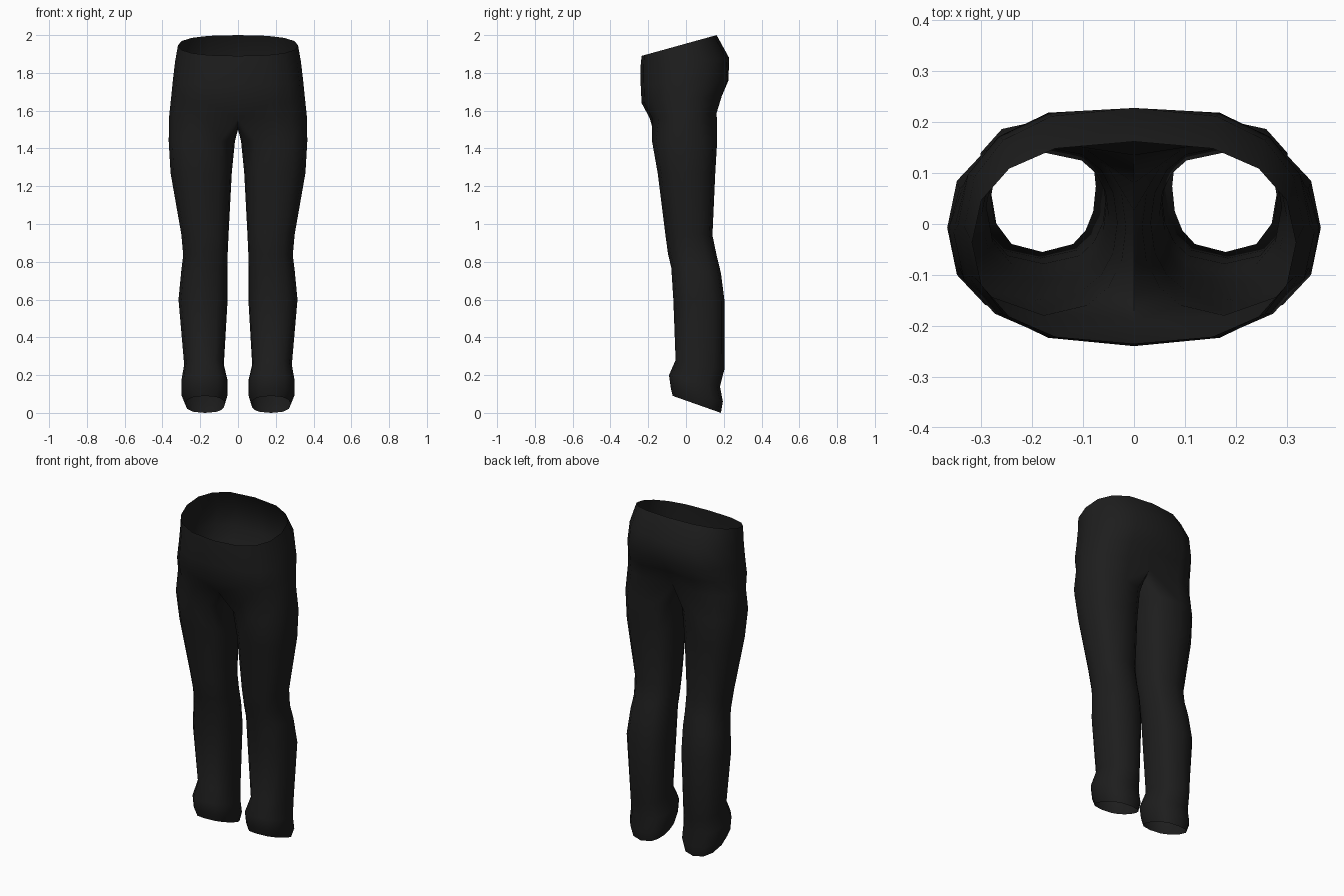
import bpy, bmesh
from math import sin, cos, radians, copysign

cube = bpy.data.objects.get("Cube")
if cube:
    bpy.data.objects.remove(cube)

cloth = bpy.data.materials.new("black_cloth")
cloth.use_nodes = True
colour = (0.0125, 0.0125, 0.0125, 1)
cloth.diffuse_color = colour
bsdf = cloth.node_tree.nodes["Principled BSDF"]
bsdf.inputs["Base Color"].default_value = colour
bsdf.inputs["Roughness"].default_value = 0.9

# Leg sections: z front, z back, x inner, x outer, y front, y back
LEG = [
    (0.09, 0.00, 0.07, 0.28, -0.07, 0.185),
    (0.13, 0.06, 0.055, 0.30, -0.08, 0.195),
    (0.20, 0.14, 0.055, 0.30, -0.09, 0.18),
    (0.28, 0.23, 0.075, 0.285, -0.055, 0.203),
    (0.60, 0.60, 0.055, 0.315, -0.067, 0.203),
    (0.77, 0.74, 0.055, 0.30, -0.078, 0.185),
    (0.84, 0.83, 0.055, 0.29, -0.095, 0.163),
    (0.95, 0.94, 0.05, 0.30, -0.11, 0.14),
    (1.27, 1.27, 0.033, 0.357, -0.15, 0.155),
    (1.44, 1.44, 0.016, 0.367, -0.18, 0.165),
]
# Hip sections: z front, z back, half width, y front, y back, back cleft depth
HIPS = [
    (1.56, 1.59, 0.364, -0.192, 0.175, 0.04),
    (1.64, 1.68, 0.355, -0.235, 0.205, 0.03),
    (1.74, 1.76, 0.346, -0.24, 0.235, 0.01),
    (1.84, 1.88, 0.333, -0.24, 0.228, 0.0),
    (1.89, 2.00, 0.318, -0.235, 0.162, 0.0),
]
ARC = 9     # points running from front, round the outside, to the back
INNER = 5   # points running back along the inside of the leg


def power(v, e):
    return copysign(abs(v) ** e, v)


def lerp(a, b, t):
    return a + (b - a) * t


def leg_ring(bm, zf, zb, xi, xo, yf, yb):
    angles = [-120 + 30 * i for i in range(ARC)]
    angles += [140 + 20 * i for i in range(INNER)]
    ring = []
    for a in map(radians, angles):
        t = (power(sin(a), 0.9) + 1) / 2
        x = (xi + xo) / 2 + (xo - xi) / 2 * power(cos(a), 0.8)
        ring.append(bm.verts.new((x, lerp(yf, yb, t), lerp(zf, zb, t))))
    return ring


def hip_arc(bm, zf, zb, rx, yf, yb, cleft):
    arc = []
    for i in range(ARC):
        a = radians(-90 + 180 * i / (ARC - 1))
        t = (power(sin(a), 0.9) + 1) / 2
        x = 0 if i in (0, ARC - 1) else rx * cos(a) ** 0.75
        y = lerp(yf, yb, t) - (cleft if i == ARC - 1 else 0)
        arc.append(bm.verts.new((x, y, lerp(zf, zb, t))))
    return arc


def bridge(bm, low, high, closed):
    n = len(low)
    for i in range(n if closed else n - 1):
        j = (i + 1) % n
        bm.faces.new((low[i], low[j], high[j], high[i]))


bm = bmesh.new()
legs = [leg_ring(bm, *row) for row in LEG]
arcs = [hip_arc(bm, *row) for row in HIPS]

# Crotch seam on the centre line, sagging between front and back
front, back = arcs[0][0].co, arcs[0][-1].co
seam = []
for i in range(1, INNER + 1):
    t = i / (INNER + 1)
    p = back.lerp(front, t)
    seam.append(bm.verts.new((0, p.y, p.z - 0.075 * sin(radians(180 * t)) ** 0.7)))

for low, high in zip(legs, legs[1:]):
    bridge(bm, low, high, True)
bridge(bm, legs[-1], arcs[0] + seam, True)
for low, high in zip(arcs, arcs[1:]):
    bridge(bm, low, high, False)
bmesh.ops.recalc_face_normals(bm, faces=bm.faces)

mesh = bpy.data.meshes.new("trousers")
bm.to_mesh(mesh)
bm.free()
mesh.materials.append(cloth)
trousers = bpy.data.objects.new("trousers", mesh)
bpy.context.collection.objects.link(trousers)

# Second half by mirroring, joined along the centre seam
mirror = trousers.modifiers.new("mirror", "MIRROR")
mirror.use_axis[0] = True
mirror.use_clip = True
mirror.merge_threshold = 0.002

bpy.ops.object.select_all(action="DESELECT")
trousers.select_set(True)
bpy.context.view_layer.objects.active = trousers
bpy.ops.object.modifier_apply(modifier="mirror")
bpy.ops.object.shade_smooth_by_angle(angle=radians(60))
